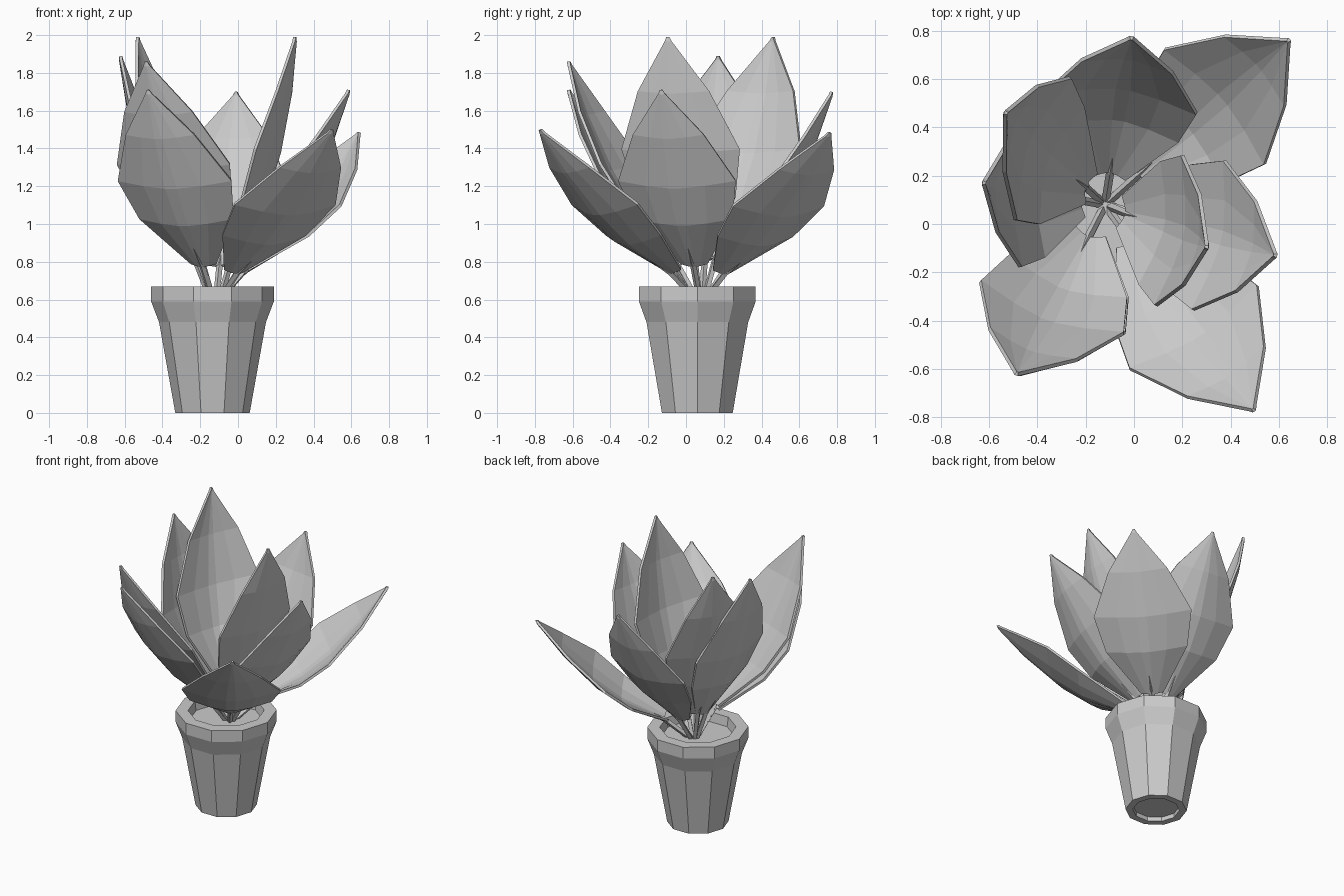
import bpy, bmesh, math
from mathutils import Vector

if "Cube" in bpy.data.objects:
    bpy.data.objects.remove(bpy.data.objects["Cube"])

CX, CY, SIDES = -0.135, 0.06, 10


def make_object(name, bm):
    bmesh.ops.recalc_face_normals(bm, faces=bm.faces)
    mesh = bpy.data.meshes.new(name)
    bm.to_mesh(mesh)
    bm.free()
    ob = bpy.data.objects.new(name, mesh)
    bpy.context.collection.objects.link(ob)
    return ob


def lathe(name, profile):
    """Revolve (radius, z) points around the pot axis; ends are capped."""
    bm = bmesh.new()
    rings = []
    for r, z in profile:
        rings.append([bm.verts.new((CX + r * math.cos(math.tau * i / SIDES),
                                    CY + r * math.sin(math.tau * i / SIDES), z))
                      for i in range(SIDES)])
    for a, b in zip(rings, rings[1:]):
        for i in range(SIDES):
            j = (i + 1) % SIDES
            bm.faces.new((a[i], a[j], b[j], b[i]))
    bm.faces.new(rings[0])
    bm.faces.new(rings[-1])
    return make_object(name, bm)


# pot with recessed underside, flared rim and hollow top
lathe("pot", [(0.15, 0.03), (0.15, 0), (0.197, 0), (0.283, 0.48), (0.325, 0.59),
              (0.325, 0.67), (0.245, 0.67), (0.23, 0.57)])
# soil
lathe("soil", [(0.233, 0.575), (0.236, 0.605)])

# leaf outline: position along axis, half width, outward sag, cup depth
STATIONS = [(0.17, 0.07, -0.025, 0.03), (0.40, 0.262, 0.012, 0.068),
            (0.58, 0.316, 0.015, 0.075), (0.80, 0.19, 0.02, 0.04),
            (0.985, 0.016, 0.004, 0.006), (1.0, 0.006, 0.0, 0.0)]
COLUMNS = [-1, -0.5, -0.1, 0.1, 0.5, 1]


def leaf(index, tip, facing):
    tip = Vector(tip)
    a = math.radians(facing)
    out = Vector((tip.x + 0.12, tip.y - 0.08, 0)).normalized()
    base = Vector((-0.12, 0.08, 0.59)) + out * 0.02
    axis = tip - base
    across = Vector((-math.sin(a), math.cos(a), 0))
    normal = across.cross(axis).normalized()
    if normal.z > 0:
        normal = -normal                       # points to the outer underside

    # blade
    bm = bmesh.new()
    rows = [[bm.verts.new(base + axis * t + across * (hw * u)
                          + normal * (sag + cup * (1 - abs(u) ** 1.5)))
             for u in COLUMNS] for t, hw, sag, cup in STATIONS]
    for r, s in zip(rows, rows[1:]):
        for i in range(len(COLUMNS) - 1):
            bm.faces.new((r[i], r[i + 1], s[i + 1], s[i]))
    blade = make_object(f"leaf_{index}", bm)
    mod = blade.modifiers.new("thickness", 'SOLIDIFY')
    mod.thickness = 0.016
    mod.offset = 0

    # stem running from the soil into the blade
    bm = bmesh.new()
    side = across * 0.017
    rings = []
    for t, sag, k in ((0, 0, 1), (0.17, 0.004, 1), (0.28, 0.042, 0.3)):
        c = base + axis * t + normal * sag
        rings.append([bm.verts.new(c + (side * p + normal * (0.017 * q)) * k)
                      for p, q in ((1, 0), (0, 1), (-1, 0), (0, -1))])
    for r, s in zip(rings, rings[1:]):
        for i in range(4):
            j = (i + 1) % 4
            bm.faces.new((r[i], r[j], s[j], s[i]))
    bm.faces.new(rings[0])
    bm.faces.new(rings[-1])
    make_object(f"stem_{index}", bm)


# leaves: tip position and facing angle
LEAVES = [((0.64, 0.76, 1.485), 41), ((-0.01, 0.77, 1.70), 82),
          ((-0.53, 0.46, 1.99), 159), ((-0.62, 0.17, 1.89), 173),
          ((-0.475, -0.62, 1.71), 251), ((-0.485, -0.62, 1.86), 250),
          ((0.30, -0.095, 1.99), -10), ((0.585, -0.13, 1.71), -12),
          ((0.495, -0.77, 1.50), -57)]
for n, (tip, facing) in enumerate(LEAVES, 1):
    leaf(n, tip, facing)
